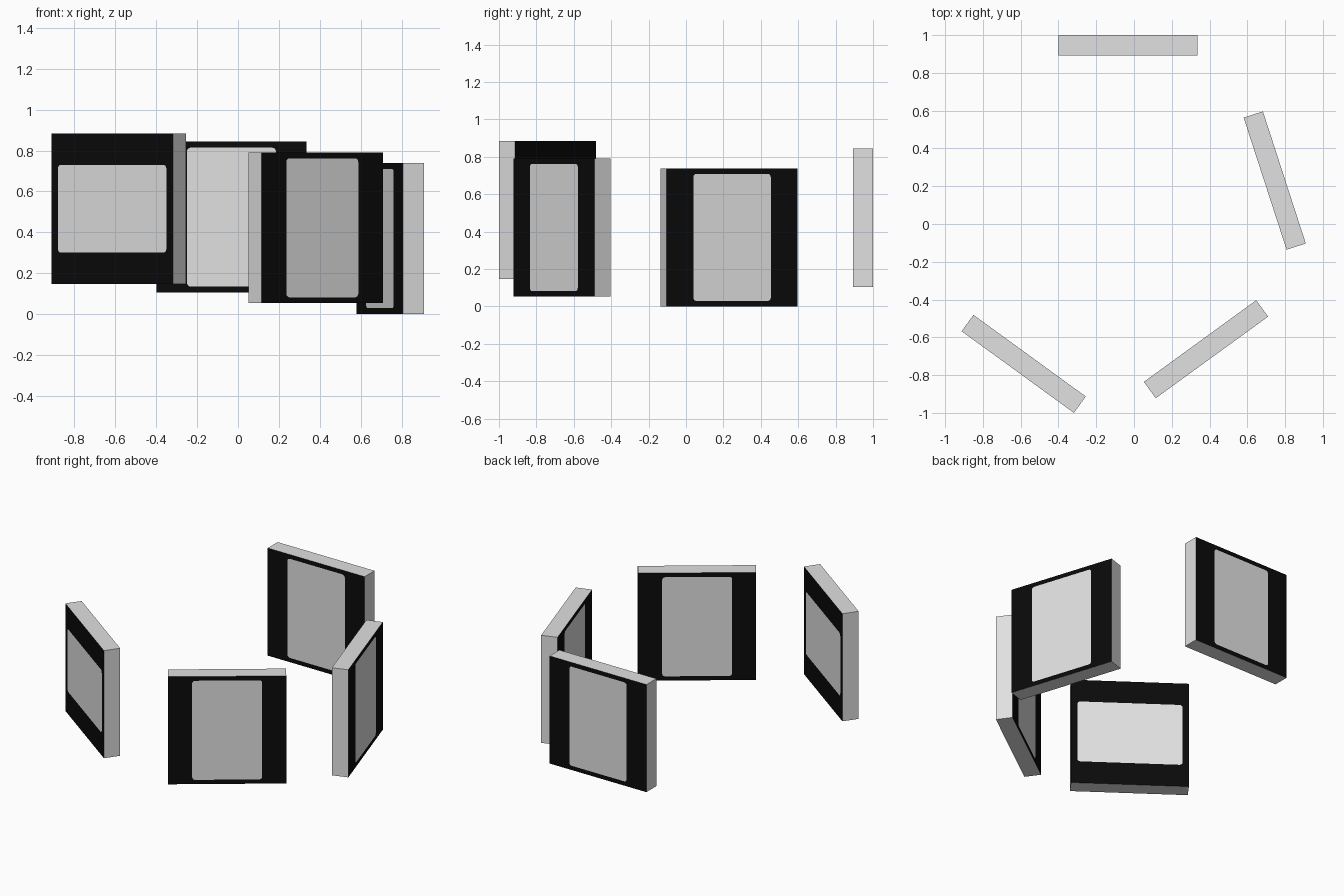
import bpy, bmesh, math

if "Cube" in bpy.data.objects:
    bpy.data.objects.remove(bpy.data.objects["Cube"])

W, H, T = 0.735, 0.738, 0.107      # panel width, height, thickness


def material(name, v):
    m = bpy.data.materials.new(name)
    m.diffuse_color = (v, v, v, 1)
    m.use_nodes = True
    m.node_tree.nodes["Principled BSDF"].inputs["Base Color"].default_value = m.diffuse_color
    return m


GREY = material("light grey", 0.75)
BLACK = material("black border", 0.003)


def panel(name, x, y, z0, outward_deg, pw, ph, r=0.018):
    """Slab with a black border round a rounded grey picture on both faces."""
    bm = bmesh.new()
    signs = [(1, 1), (-1, 1), (-1, -1), (1, -1)]
    rims = []
    for side in (-1, 1):
        yy = side * T / 2
        rim = [bm.verts.new((sx * W / 2, yy, sz * H / 2)) for sx, sz in signs]
        arcs = []
        for i, (sx, sz) in enumerate(signs):
            arc = []
            for k in range(5):
                a = math.pi / 2 * (i + k / 4)
                arc.append(bm.verts.new((sx * (pw / 2 - r) + r * math.cos(a), yy,
                                         sz * (ph / 2 - r) + r * math.sin(a))))
            arcs.append(arc)
        # picture
        bm.faces.new([v for arc in arcs for v in arc])
        # black border
        for i in range(4):
            j = (i + 1) % 4
            bm.faces.new((rim[i], rim[j], arcs[j][0], arcs[i][-1])).material_index = 1
            for a, b in zip(arcs[i], arcs[i][1:]):
                bm.faces.new((rim[i], b, a)).material_index = 1
        rims.append(rim)
    # slab edges
    for i in range(4):
        j = (i + 1) % 4
        bm.faces.new((rims[0][i], rims[0][j], rims[1][j], rims[1][i]))
    bmesh.ops.recalc_face_normals(bm, faces=bm.faces)
    me = bpy.data.meshes.new(name)
    bm.to_mesh(me)
    bm.free()
    me.materials.append(GREY)
    me.materials.append(BLACK)
    ob = bpy.data.objects.new(name, me)
    ob.location = (x, y, z0 + H / 2)
    ob.rotation_euler.z = math.radians(outward_deg - 90)
    bpy.context.collection.objects.link(ob)


# four panels rising round a ring, one place left open
panel("right_panel", 0.745, 0.23, 0.0, 18, 0.435, 0.68)
panel("front_right_panel", 0.381, -0.663, 0.053, -54, 0.435, 0.68)
panel("back_panel", -0.032, 0.9465, 0.105, 90, 0.435, 0.68)
panel("front_left_panel", -0.584, -0.7405, 0.146, -126, 0.655, 0.43)
